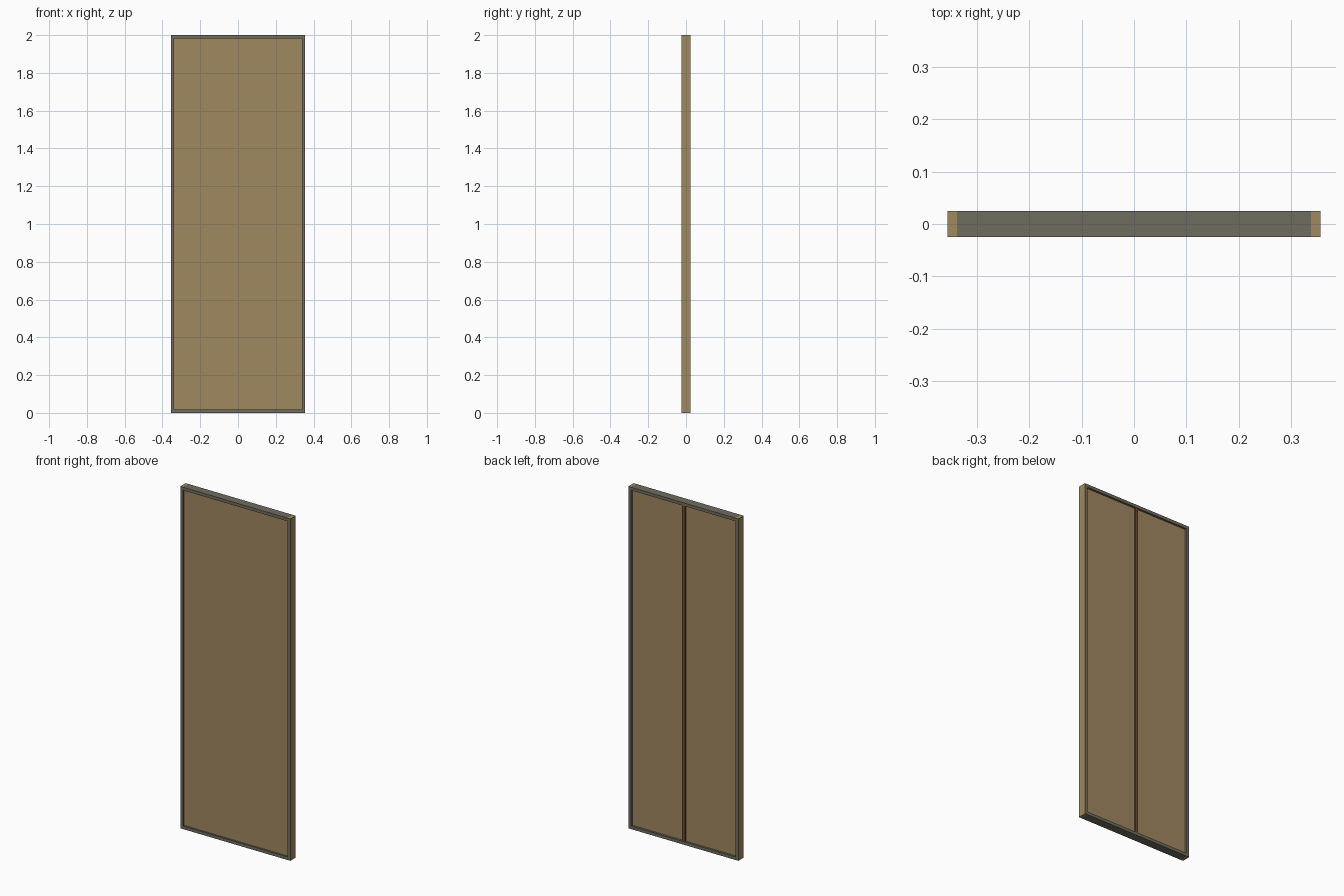
import bpy, bmesh

if "Cube" in bpy.data.objects:
    bpy.data.objects.remove(bpy.data.objects["Cube"])

def material(name, rgb):
    m = bpy.data.materials.new(name)
    lin = [((c / 255 + 0.055) / 1.055) ** 2.4 for c in rgb]
    m.diffuse_color = (*lin, 1)
    m.use_nodes = True
    m.node_tree.nodes["Principled BSDF"].inputs["Base Color"].default_value = m.diffuse_color
    return m

TAN = material("tan wood", (160, 136, 96))
GREY = material("grey frame", (112, 108, 94))
BROWN = material("dark brown", (112, 76, 54))

W, D, H, T = 0.356, 0.025, 2.0, 0.018   # half width, half depth, height, frame width

def box(name, lo, hi, mats, rule=None):
    bm = bmesh.new()
    bmesh.ops.create_cube(bm, size=1)
    for v in bm.verts:
        v.co = [lo[i] + (v.co[i] + 0.5) * (hi[i] - lo[i]) for i in range(3)]
    bm.normal_update()
    if rule:
        for f in bm.faces:
            f.material_index = rule(f.normal)
    me = bpy.data.meshes.new(name)
    bm.to_mesh(me)
    bm.free()
    for m in mats:
        me.materials.append(m)
    ob = bpy.data.objects.new(name, me)
    bpy.context.collection.objects.link(ob)
    return ob

# Side stiles: grey front, back and inner faces, tan outer edges and ends
for name, s in (("left_stile", -1), ("right_stile", 1)):
    x0, x1 = sorted((s * W, s * (W - T)))
    box(name, (x0, -D, 0), (x1, D, H), [GREY, TAN],
        lambda n, s=s: int(n.x * s > 0.5 or abs(n.z) > 0.5))

# Top and bottom rails
for name, z in (("bottom_rail", 0), ("top_rail", H - T)):
    box(name, (-W + T, -D, z), (W - T, D, z + T), [GREY])

# Recessed infill panel
box("panel", (-W + T, -0.015, T), (W - T, 0.013, H - T), [TAN])

# Centre batten on the back
box("back_batten", (-0.009, 0.013, T), (0.009, 0.023, H - T), [BROWN])
